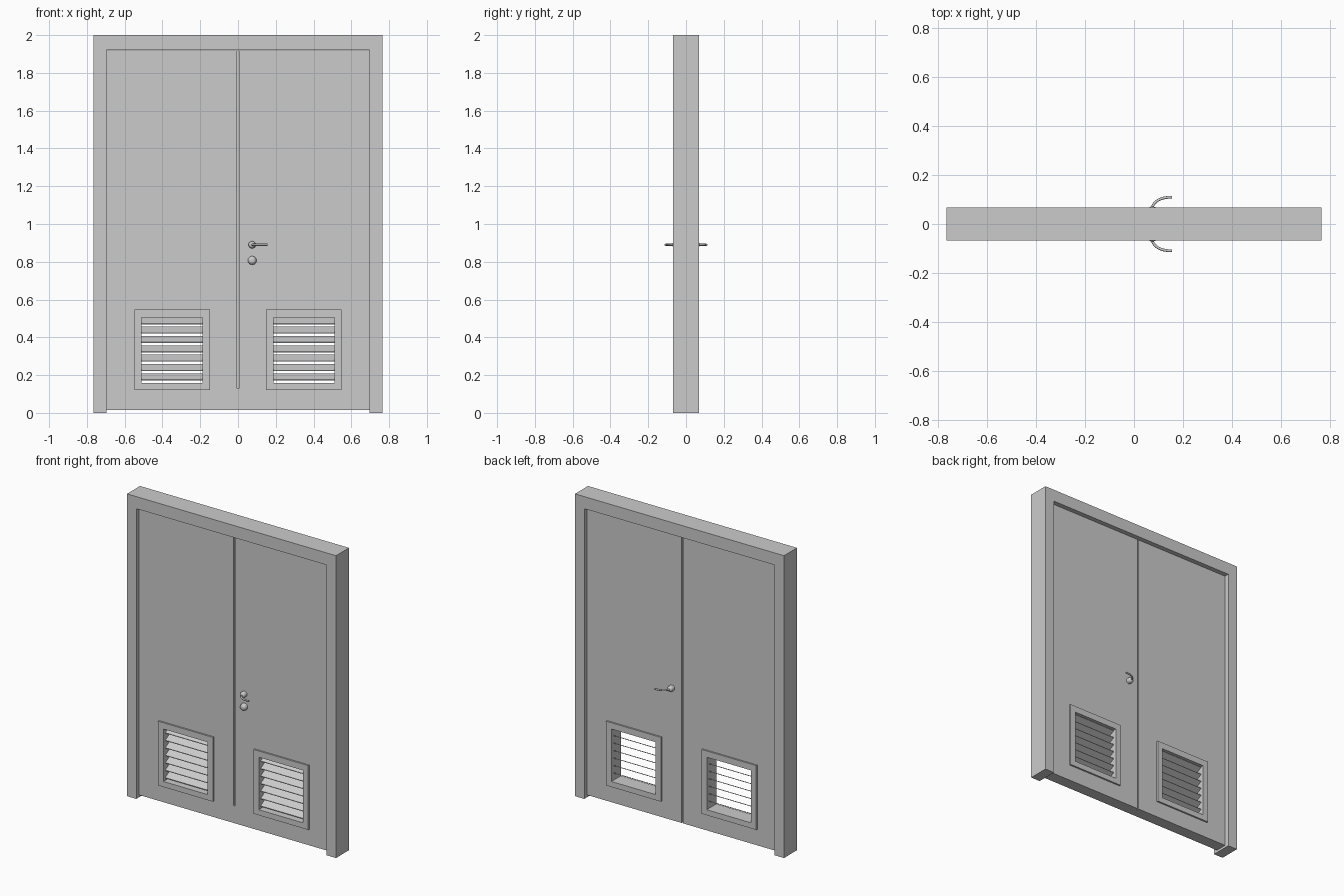
import bpy, bmesh, math
from mathutils import Matrix, Vector

if "Cube" in bpy.data.objects:
    bpy.data.objects.remove(bpy.data.objects["Cube"])

FRAME_Y, DOOR_Y = 0.068, 0.039      # half depths
VENT_X, VENT_Z = 0.349, 0.334       # louvre centre


def finish(name, bm, smooth=False):
    bmesh.ops.recalc_face_normals(bm, faces=bm.faces)
    me = bpy.data.meshes.new(name)
    bm.to_mesh(me)
    bm.free()
    ob = bpy.data.objects.new(name, me)
    bpy.context.collection.objects.link(ob)
    if smooth:
        bpy.ops.object.select_all(action='DESELECT')
        ob.select_set(True)
        bpy.context.view_layer.objects.active = ob
        bpy.ops.object.shade_smooth_by_angle(angle=math.radians(40))
    return ob


def box(name, x0, x1, y0, y1, z0, z1):
    bm = bmesh.new()
    size = Matrix.Diagonal((x1 - x0, y1 - y0, z1 - z0, 1))
    mid = Matrix.Translation(((x0 + x1) / 2, (y0 + y1) / 2, (z0 + z1) / 2))
    bmesh.ops.create_cube(bm, size=1, matrix=mid @ size)
    return finish(name, bm)


def prism(name, pts, y0, y1):
    """Extrude an x-z outline from y0 to y1."""
    bm = bmesh.new()
    face = bm.faces.new([bm.verts.new((x, y0, z)) for x, z in pts])
    ext = bmesh.ops.extrude_face_region(bm, geom=[face])
    bmesh.ops.translate(bm, vec=(0, y1 - y0, 0),
                        verts=[v for v in ext['geom'] if isinstance(v, bmesh.types.BMVert)])
    return finish(name, bm)


def ring_panel(name, outer, inner, y):
    """Rectangular slab with a rectangular hole; rects are x0, x1, z0, z1."""
    bm = bmesh.new()
    loops = []
    for x0, x1, z0, z1 in (outer, inner):
        for yy in (-y, y):
            loops.append([bm.verts.new((px, yy, pz)) for px, pz in
                          ((x0, z0), (x1, z0), (x1, z1), (x0, z1))])
    of, ob, nf, nb = loops
    for a, b in ((of, nf), (ob, nb), (of, ob), (nf, nb)):
        for i in range(4):
            j = (i + 1) % 4
            bm.faces.new((a[i], a[j], b[j], b[i]))
    return finish(name, bm)


def lathe(name, profile, x, z, side):
    """Spin (radius, distance from door centre) about the y axis."""
    bm = bmesh.new()
    vs = [bm.verts.new((x + r, side * d, z)) for r, d in profile]
    edges = [bm.edges.new(p) for p in zip(vs, vs[1:])]
    bmesh.ops.spin(bm, geom=vs + edges, cent=(x, 0, z), axis=(0, 1, 0),
                   angle=math.tau, steps=24, use_merge=True)
    bmesh.ops.remove_doubles(bm, verts=bm.verts, dist=1e-5)
    return finish(name, bm, True)


def lever(name, x, z, side):
    """Round bar swept along a quarter curve away from the door."""
    path = [Vector((x, side * 0.036, z))]
    for i in range(13):
        a = math.pi / 2 * i / 12
        path.append(Vector((x + 0.07 * (1 - math.cos(a)), side * (0.062 + 0.047 * math.sin(a)), z)))
    path.append(Vector((x + 0.081, side * 0.109, z)))
    bm = bmesh.new()
    rings = []
    for i, p in enumerate(path):
        t = (path[min(i + 1, len(path) - 1)] - path[max(i - 1, 0)]).normalized()
        n = t.cross(Vector((0, 0, 1)))
        rings.append([bm.verts.new(p + 0.0055 * (n * math.cos(k * math.tau / 12)
                      + Vector((0, 0, math.sin(k * math.tau / 12))))) for k in range(12)])
    for a, b in zip(rings, rings[1:]):
        for k in range(12):
            bm.faces.new((a[k], a[(k + 1) % 12], b[(k + 1) % 12], b[k]))
    bm.faces.new(rings[0])
    bm.faces.new(rings[-1])
    return finish(name, bm, True)


# Surrounding frame: jambs and head in one outline
prism("door_frame", [(-0.765, 0), (-0.697, 0), (-0.697, 1.92), (0.697, 1.92),
                     (0.697, 0), (0.765, 0), (0.765, 2), (-0.765, 2)], -FRAME_Y, FRAME_Y)

for side, tag in ((-1, "left"), (1, "right")):
    cx = side * VENT_X
    hole = (cx - 0.162, cx + 0.162, 0.158, 0.505)
    # Door leaf with vent opening
    inner, outer = side * 0.004, side * 0.696
    ring_panel(tag + "_door_leaf", (min(inner, outer), max(inner, outer), 0.015, 1.918),
               hole, DOOR_Y)
    # Raised vent surround
    ring_panel(tag + "_vent_surround", (cx - 0.2, cx + 0.2, VENT_Z - 0.2125, VENT_Z + 0.2125),
               hole, DOOR_Y + 0.011)
    # Sloping slats, low edge at the front
    bm = bmesh.new()
    for i in range(7):
        z = 0.172 + 0.0495 * i
        sec = [(-0.03, z), (-0.03, z + 0.004), (0.028, z + 0.037), (0.03, z + 0.033)]
        a = [bm.verts.new((hole[0], y, zz)) for y, zz in sec]
        b = [bm.verts.new((hole[1], y, zz)) for y, zz in sec]
        bm.faces.new(a)
        bm.faces.new(b)
        for k in range(4):
            bm.faces.new((a[k], a[(k + 1) % 4], b[(k + 1) % 4], b[k]))
    finish(tag + "_vent_slats", bm)

# Strip closing the meeting gap, flush at the bottom front
box("meeting_strip", -0.004, 0.004, -0.025, 0.025, 0.015, 1.918)
box("meeting_strip_foot", -0.004, 0.004, -DOOR_Y, -0.025, 0.015, 0.13)

# Lever handles on both faces
for side, tag in ((-1, "front"), (1, "back")):
    lathe(tag + "_handle_rose", [(0, 0.036), (0.019, 0.036), (0.019, 0.056), (0.017, 0.064),
                                 (0.012, 0.069), (0.006, 0.071), (0, 0.071)], 0.075, 0.89, side)
    lever(tag + "_handle_lever", 0.075, 0.89, side)

# Lock cylinder below the front handle
lathe("lock_cylinder", [(0, 0.036), (0.023, 0.036), (0.023, 0.045), (0.02, 0.056),
                        (0.016, 0.062), (0.008, 0.065), (0, 0.065)], 0.075, 0.807, -1)
